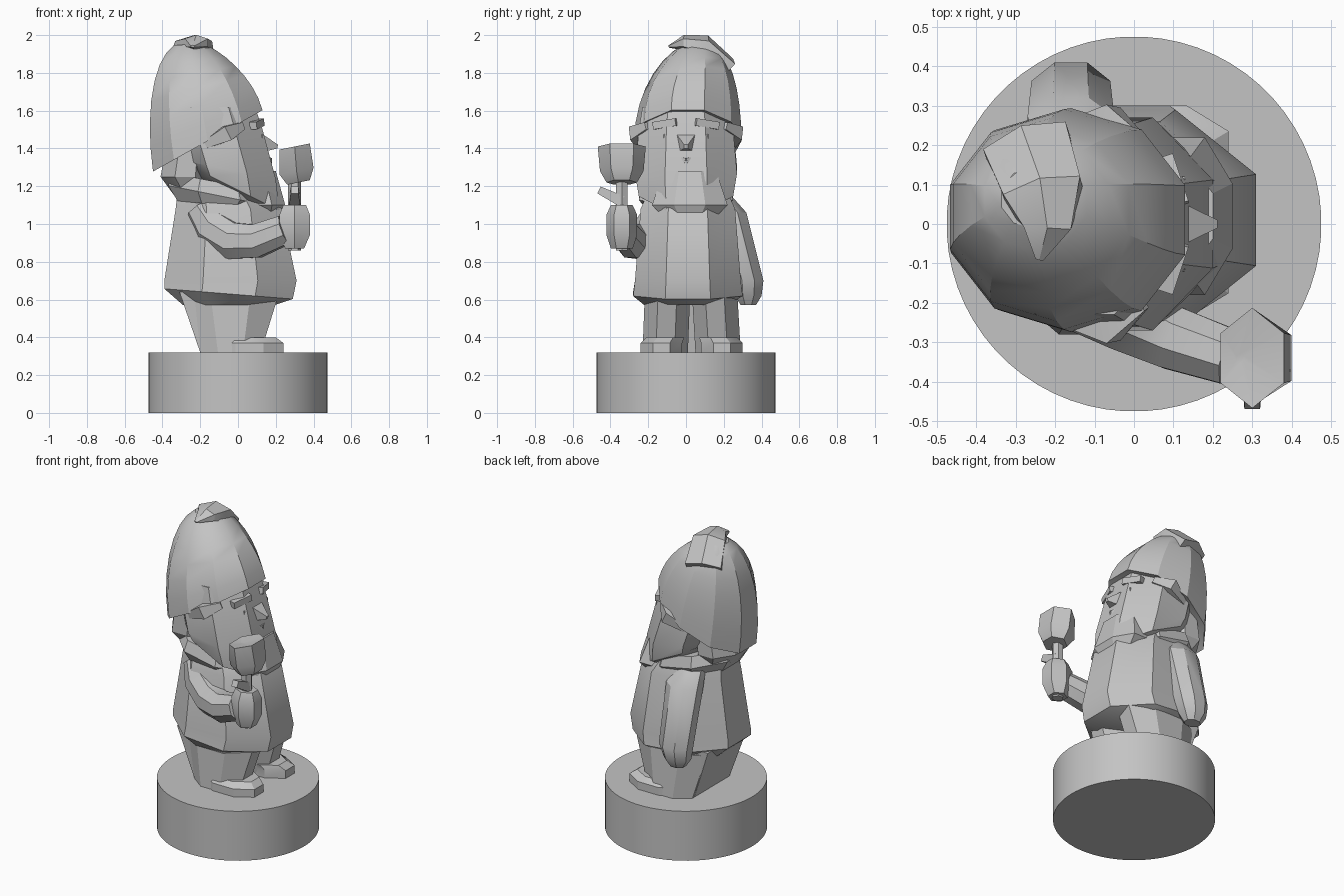
import bpy, bmesh, math
from mathutils import Vector

cube = bpy.data.objects.get("Cube")
if cube:
    bpy.data.objects.remove(cube, do_unlink=True)

GREY = (.55, .55, .55, 1)
stone = bpy.data.materials.new("plain_grey")
stone.use_nodes = True
stone.diffuse_color = GREY
stone.node_tree.nodes["Principled BSDF"].inputs["Base Color"].default_value = GREY

PLINTH_TOP = .32
PLINTH_RADIUS = .475
MIRRORED = (("right", -1), ("left", 1))


def skin(name, loops):
    """Bridge successive loops of points, cap both ends and add the object."""
    bm = bmesh.new()
    rows = [[bm.verts.new(point) for point in loop] for loop in loops]
    count = len(rows[0])
    for lower, upper in zip(rows, rows[1:]):
        for i in range(count):
            j = (i + 1) % count
            bm.faces.new((lower[i], lower[j], upper[j], upper[i]))
    bm.faces.new(rows[0])
    bm.faces.new(rows[-1])
    bmesh.ops.recalc_face_normals(bm, faces=bm.faces)
    mesh = bpy.data.meshes.new(name)
    bm.to_mesh(mesh)
    bm.free()
    mesh.materials.append(stone)
    part = bpy.data.objects.new(name, mesh)
    bpy.context.collection.objects.link(part)
    bpy.ops.object.select_all(action='DESELECT')
    part.select_set(True)
    bpy.context.view_layer.objects.active = part
    bpy.ops.object.shade_smooth_by_angle(angle=math.radians(30))


def polygon(sides):
    """Unit polygon with a flat side towards each axis."""
    reach = 1 / math.cos(math.pi / sides)
    angles = [(i + .5) * math.tau / sides for i in range(sides)]
    return [(reach * math.cos(a), reach * math.sin(a)) for a in angles]


def ring(x=0, y=0, z=0, depth=.1, width=.1, tilt=0):
    """A level outline; tilt is its rise along x."""
    return dict(x=x, y=y, z=z, depth=depth, width=width, tilt=tilt)


def loft(name, *rings, sides=8):
    loops = []
    for r in rings:
        loops.append([(r["x"] + r["depth"] * c, r["y"] + r["width"] * s,
                       r["z"] + r["tilt"] * r["depth"] * c) for c, s in polygon(sides)])
    skin(name, loops)


def limb(name, points, radii, sides=6, flatten=1):
    """Tapered tube along a path; flatten scales its height."""
    path = [Vector(p) for p in points]
    last = len(path) - 1
    loops = []
    for i, (centre, radius) in enumerate(zip(path, radii)):
        along = (path[min(i + 1, last)] - path[max(i - 1, 0)]).normalized()
        upright = abs(along.z) > .9
        across = along.cross(Vector((upright, 0, not upright))).normalized()
        rise = across.cross(along) * flatten
        loops.append([centre + (across * c + rise * s) * radius for c, s in polygon(sides)])
    skin(name, loops)


# Round plinth
loft("plinth",
     ring(depth=PLINTH_RADIUS, width=PLINTH_RADIUS),
     ring(z=PLINTH_TOP, depth=PLINTH_RADIUS, width=PLINTH_RADIUS), sides=64)

# Trousers and shoes
for side, sign in MIRRORED:
    y = .03 + sign * .14
    loft(side + "_trouser",
         ring(x=-.04, y=y, z=PLINTH_TOP, depth=.16, width=.12),
         ring(x=-.04, y=y * .9, z=.61, depth=.25, width=.12))
    loft(side + "_shoe",
         ring(x=.06, y=y + sign * .02, z=PLINTH_TOP, depth=.18, width=.11),
         ring(x=.06, y=y + sign * .02, z=.37, depth=.18, width=.11),
         ring(x=.04, y=y, z=.4, depth=.16, width=.1))
loft("trouser_seat",
     ring(x=-.12, y=.02, z=PLINTH_TOP, depth=.08, width=.18),
     ring(x=-.15, y=.02, z=.64, depth=.16, width=.2), sides=4)

# Coat with a flared hem
loft("coat",
     ring(x=-.05, z=.57, depth=.24, width=.22),
     ring(x=-.05, y=.01, z=.63, depth=.34, width=.29, tilt=-.08),
     ring(x=-.04, y=.01, z=.7, depth=.35, width=.28),
     ring(x=-.05, y=.01, z=1.08, depth=.28, width=.25),
     ring(x=-.08, y=.01, z=1.17, depth=.24, width=.21))

# Collar around the neck
loft("collar",
     ring(x=-.1, z=1.1, depth=.22, width=.22, tilt=-.1),
     ring(x=-.1, z=1.15, depth=.27, width=.25, tilt=-.2),
     ring(x=-.1, z=1.22, depth=.24, width=.23, tilt=-.2))

# Bent arm raising a flower
HAND_X, HAND_Y = .3, -.34
limb("right_sleeve",
     [(-.2, -.14, 1.08), (-.14, -.18, .98), (-.03, -.23, .91), (.1, -.29, .91), (.25, HAND_Y, .97)],
     (.07, .09, .09, .08, .07), sides=8, flatten=1.1)
loft("right_hand",
     ring(x=HAND_X, y=HAND_Y, z=.87, depth=.05, width=.05),
     ring(x=HAND_X, y=HAND_Y, z=.94, depth=.08, width=.07),
     ring(x=HAND_X, y=HAND_Y, z=1.05, depth=.08, width=.07),
     ring(x=HAND_X, y=HAND_Y, z=1.1, depth=.06, width=.05), sides=6)
limb("flower_stem", [(HAND_X, HAND_Y, z) for z in (.86, 1.24)], (.03, .03))
limb("flower_leaf", [(HAND_X, HAND_Y, 1.12), (HAND_X, HAND_Y - .12, 1.18)], (.03, .02), sides=4)
loft("flower_head",
     ring(x=.32, y=HAND_Y, z=1.22, depth=.06, width=.07, tilt=.2),
     ring(x=.31, y=HAND_Y, z=1.28, depth=.09, width=.1, tilt=.2),
     ring(x=.3, y=HAND_Y, z=1.41, depth=.08, width=.11, tilt=.2),
     ring(x=.27, y=HAND_Y, z=1.39, depth=.01, width=.01), sides=6)

# Hanging arm
loft("left_arm",
     ring(x=-.17, y=.18, z=1.15, depth=.08, width=.06),
     ring(x=-.16, y=.24, z=1.06, depth=.11, width=.08),
     ring(x=-.16, y=.33, z=.7, depth=.1, width=.08),
     ring(x=-.17, y=.33, z=.62, depth=.08, width=.07),
     ring(x=-.17, y=.33, z=.57, depth=.05, width=.04))

# Head and beard in one tapering form
loft("head",
     ring(x=-.04, z=1.15, depth=.2, width=.18, tilt=-.5),
     ring(x=-.04, z=1.2, depth=.26, width=.25, tilt=-.5),
     ring(x=-.06, z=1.29, depth=.26, width=.27, tilt=-.2),
     ring(x=-.12, z=1.5, depth=.25, width=.25),
     ring(x=-.15, z=1.62, depth=.24, width=.23))
loft("beard_tip",
     ring(x=.13, y=.02, z=1.05, depth=.1, width=.15),
     ring(x=.13, y=.02, z=1.1, depth=.12, width=.2),
     ring(x=.09, y=.02, z=1.28, depth=.11, width=.14))

# Nose, moustache, brows, eyes and hair beside the face
limb("nose", [(.1, 0, 1.43), (.21, 0, 1.41)], (.06, .01), sides=4)
for side, sign in MIRRORED:
    limb(side + "_moustache", [(.16, 0, 1.33), (.13, sign * .1, 1.35)], (.02, .01), sides=4)
    limb(side + "_eyebrow", [(.12, sign * .05, 1.54), (.08, sign * .17, 1.52)], (.02, .02), sides=4)
    limb(side + "_eye", [(.11, sign * .1, 1.46), (.13, sign * .1, 1.46)], (.02, .02))
    limb(side + "_hair_tuft", [(.02, sign * .2, 1.52), (-.06, sign * .26, 1.48), (-.17, sign * .24, 1.42)],
         (.02, .04, .02), sides=4)

# Hair at the nape
loft("nape_hair",
     ring(x=-.24, z=1.14, depth=.09, width=.13),
     ring(x=-.28, z=1.25, depth=.13, width=.2),
     ring(x=-.26, z=1.42, depth=.12, width=.2))

# Tall domed cap, lower at the back
dome = [ring(x=-.16, z=1.48, depth=.2, width=.2, tilt=.5)]
for step in range(8):
    angle = step * math.pi / 17
    climb, shrink = math.sin(angle), math.cos(angle)
    dome.append(ring(x=-.16 - .1 * climb, y=.01 + .06 * climb ** 2, z=1.44 + .53 * climb,
                     depth=.29 * shrink, width=.27 * shrink, tilt=.56 * (1 - climb)))
loft("cap", *dome, sides=10)

# Curled end of the cap
limb("cap_tip", [(-.27, .2, 1.82), (-.23, .08, 1.94), (-.22, -.01, 1.96), (-.24, -.09, 1.94)],
     (.11, .1, .06, .01), flatten=.6)
